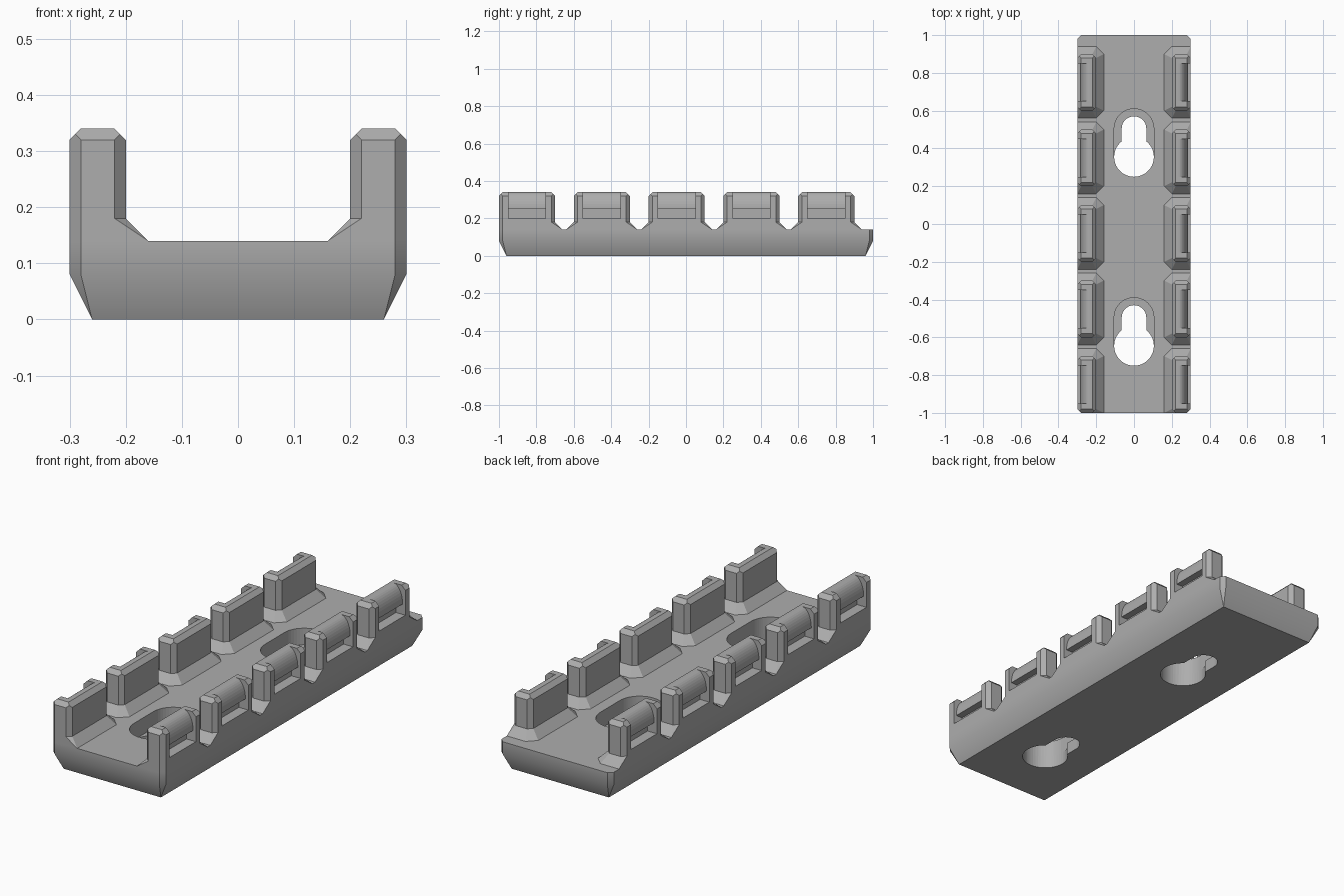
import bpy, bmesh, math

cube = bpy.data.objects.get("Cube")
if cube:
    bpy.data.objects.remove(cube, do_unlink=True)

GREY = (0.42, 0.42, 0.42, 1)
grey = bpy.data.materials.new("grey_plastic")
grey.use_nodes = True
grey.diffuse_color = GREY
grey.node_tree.nodes["Principled BSDF"].inputs["Base Color"].default_value = GREY


def make_object(name, bm):
    bmesh.ops.recalc_face_normals(bm, faces=bm.faces)
    mesh = bpy.data.meshes.new(name)
    bm.to_mesh(mesh)
    bm.free()
    mesh.materials.append(grey)
    obj = bpy.data.objects.new(name, mesh)
    bpy.context.collection.objects.link(obj)
    return obj


def add_hull(bm, points):
    """Convex solid around the points."""
    part = bmesh.new()
    verts = [part.verts.new(p) for p in points]
    result = bmesh.ops.convex_hull(part, input=verts)
    loose = [g for g in result["geom_interior"] if isinstance(g, bmesh.types.BMVert)]
    bmesh.ops.delete(part, geom=loose, context="VERTS")
    bmesh.ops.dissolve_limit(part, angle_limit=0.01, verts=part.verts, edges=part.edges)
    mesh = bpy.data.meshes.new("temp")
    part.to_mesh(mesh)
    part.free()
    bm.from_mesh(mesh)
    bpy.data.meshes.remove(mesh)


def octagon(x0, x1, y0, y1, c, z):
    """Rectangle with corners cut by c."""
    pts = []
    for x, sx in ((x0, c), (x1, -c)):
        for y, sy in ((y0, c), (y1, -c)):
            pts += [(x + sx, y, z), (x, y + sy, z)]
    return pts


def rectangle(x0, x1, y0, y1, z):
    return [(x, y, z) for x in (x0, x1) for y in (y0, y1)]


def prism(bm, outline, offset):
    """Extrude a closed outline by the offset."""
    face = bm.faces.new([bm.verts.new(p) for p in outline])
    geom = bmesh.ops.extrude_face_region(bm, geom=[face], use_keep_orig=True)["geom"]
    bmesh.ops.translate(bm, vec=offset, verts=[g for g in geom if isinstance(g, bmesh.types.BMVert)])


def cut(obj, cutter):
    mod = obj.modifiers.new("cut", "BOOLEAN")
    mod.operation = "DIFFERENCE"
    mod.solver = "EXACT"
    mod.object = cutter
    cutter.hide_render = True
    cutter.hide_set(True)


def smooth(obj):
    bpy.ops.object.select_all(action="DESELECT")
    obj.select_set(True)
    bpy.context.view_layer.objects.active = obj
    bpy.ops.object.shade_smooth_by_angle(angle=math.radians(30))


def arc(y, r, start, end, z, steps=24):
    angles = [start + (end - start) * i / steps for i in range(steps + 1)]
    return [(r * math.cos(a), y + r * math.sin(a), z) for a in angles]


# Base block with tapered underside
bm = bmesh.new()
add_hull(bm, octagon(-0.3, 0.3, -1, 1, 0.02, 0.14) + octagon(-0.3, 0.3, -1, 1, 0.02, 0.08)
         + rectangle(-0.26, 0.26, -0.96, 0.96, 0))
base = make_object("base", bm)

# Keyhole mounting slots: wide pocket above, narrow slot and round hole through
BIG, SMALL, FLOOR = 0.105, 0.065, 0.06
for y in (0.355, -0.645):
    end = y + 0.15
    bm = bmesh.new()
    prism(bm, arc(end, BIG, 0, math.pi, FLOOR) + arc(y, BIG, math.pi, 2 * math.pi, FLOOR), (0, 0, 0.2))
    cut(base, make_object("pocket_cutter", bm))
    bm = bmesh.new()
    side = math.acos(SMALL / BIG)
    prism(bm, arc(end, SMALL, 0, math.pi, -0.1)
          + arc(y, BIG, math.pi - side, 2 * math.pi + side, -0.1, 40), (0, 0, 0.3))
    cut(base, make_object("keyhole_cutter", bm))
smooth(base)

# Outer snap hook outline: rounded top, undercut below
hook = [(0.235 + 0.05 * math.sin(a), 0.25 + 0.09 * math.cos(a))
        for a in (math.pi / 2 * i / 10 for i in range(11))]
hook += [(0.25, 0.25), (0.25, 0.2), (0.35, 0.2), (0.35, 0.4), (0.235, 0.4)]

# Five teeth on each side, the first flush with the front end
for i in range(5):
    y0 = -1 + 0.4 * i
    y1 = y0 + 0.3
    bm = bmesh.new()
    corners = rectangle(0.21, 0.29, y0 + 0.01, y1 - 0.01, 0.33)
    add_hull(bm, octagon(0.2, 0.3, y0, y1, 0.02, 0.13) + octagon(0.2, 0.3, y0, y1, 0.02, 0.32)
             + corners + rectangle(0.22, 0.28, y0 + 0.02, y1 - 0.02, 0.34))
    tooth = make_object("tooth", bm)
    bm = bmesh.new()
    prism(bm, [(x, y0 + 0.05, z) for x, z in hook], (0, 0.2, 0))
    cut(tooth, make_object("hook_cutter", bm))
    mirror = tooth.modifiers.new("mirror", "MIRROR")
    mirror.use_mirror_merge = False
    smooth(tooth)

    # Sloped foot around the tooth
    bm = bmesh.new()
    foot = [(0.3, y1 + 0.04, 0.14), (0.2, y1 + 0.04, 0.14), (0.16, y1, 0.14)]
    if i == 0:
        foot += [(0.16, y0, 0.14), (0.28, y0, 0.14), (0.3, y0 + 0.02, 0.14)]
    else:
        foot += [(0.16, y0, 0.14), (0.2, y0 - 0.04, 0.14), (0.3, y0 - 0.04, 0.14)]
    add_hull(bm, octagon(0.2, 0.3, y0, y1, 0.02, 0.18) + foot)
    foot_obj = make_object("tooth_foot", bm)
    mirror = foot_obj.modifiers.new("mirror", "MIRROR")
    mirror.use_mirror_merge = False
    smooth(foot_obj)
